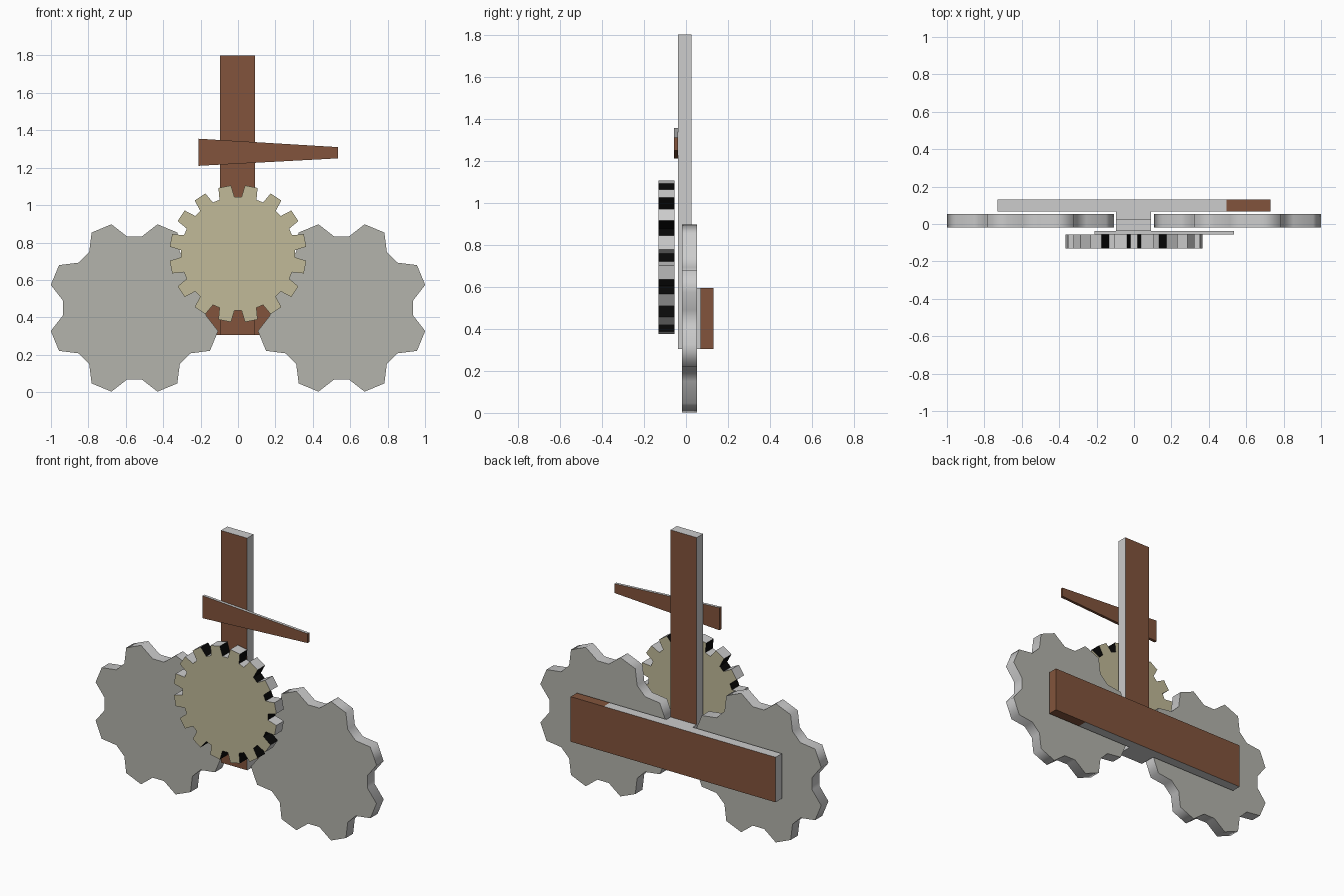
import bpy, bmesh, math

if "Cube" in bpy.data.objects:
    bpy.data.objects.remove(bpy.data.objects["Cube"])

def srgb(*c):
    return [((v / 255 + 0.055) / 1.055) ** 2.4 if v > 10 else v / 255 / 12.92 for v in c] + [1]

def mat(name, *c):
    m = bpy.data.materials.new(name)
    m.diffuse_color = srgb(*c)
    m.use_nodes = True
    m.node_tree.nodes["Principled BSDF"].inputs["Base Color"].default_value = m.diffuse_color
    return m

BROWN = mat("brown_wood", 130, 84, 60)
EDGE = mat("pale_grey_edge", 204, 204, 204)
STEEL = mat("steel_grey", 180, 180, 172)
BRASS = mat("brass_tan", 193, 186, 152)
BLACK = mat("black", 8, 8, 8)

def plate(name, pts, y0, y1, mats, rule):
    """Extrude an (x, z) outline from y0 to y1; rule(face) picks the material."""
    bm = bmesh.new()
    front = bm.faces.new([bm.verts.new((x, y0, z)) for x, z in pts])
    ext = bmesh.ops.extrude_face_region(bm, geom=[front], use_keep_orig=True)
    for v in ext["geom"]:
        if isinstance(v, bmesh.types.BMVert):
            v.co.y = y1
    bmesh.ops.recalc_face_normals(bm, faces=bm.faces)
    for f in bm.faces:
        f.material_index = rule(f)
    me = bpy.data.meshes.new(name)
    bm.to_mesh(me)
    bm.free()
    for m in mats:
        me.materials.append(m)
    ob = bpy.data.objects.new(name, me)
    bpy.context.collection.objects.link(ob)
    return ob

def rect(x0, x1, z0, z1):
    return [(x0, z0), (x1, z0), (x1, z1), (x0, z1)]

def gear_outline(cx, cz, teeth, root, tip, root_half, tip_start):
    """Toothed outline with a valley centred at the top; angles in degrees."""
    pts, pitch = [], 360 / teeth
    for i in range(teeth):
        for a, r in ((-root_half, root), (root_half, root),
                     (tip_start, tip), (pitch - tip_start, tip)):
            t = math.radians(i * pitch + a)
            pts.append((cx + r * math.sin(t), cz + r * math.cos(t)))
    return pts

def face_or_edge(f):
    return 0 if abs(f.normal.y) > 0.5 else 1

# Two large gears
for side, label in ((-1, "left"), (1, "right")):
    plate("large_gear_" + label,
          gear_outline(side * 0.5535, 0.45, 8, 0.385, 0.464, 6, 15.4),
          -0.02, 0.053, [STEEL, EDGE], face_or_edge)

# Small gear in front: dark tooth gaps on the sides
def small_rule(f):
    if abs(f.normal.y) > 0.5:
        return 0
    c = f.calc_center_median()
    at_tip = math.hypot(c.x, c.z - 0.74) > 0.35
    return 2 if abs(f.normal.x) > 0.6 and not at_tip else 1

plate("small_gear", gear_outline(0, 0.74, 16, 0.305, 0.367, 3.6, 5.9),
      -0.131, -0.055, [BRASS, EDGE, BLACK], small_rule)

# Upright post and the block joining it to the beam
plate("post", rect(-0.095, 0.092, 0.305, 1.8), -0.038, 0.027, [BROWN, EDGE], face_or_edge)
plate("spacer_block", rect(-0.095, 0.092, 0.305, 0.595), 0.027, 0.068, [BROWN, EDGE], face_or_edge)

# Rear beam: its right end section is brown all round
beam = [(-0.73, 0.305), (0.495, 0.305), (0.73, 0.305),
        (0.73, 0.595), (0.495, 0.595), (-0.73, 0.595)]
plate("rear_beam", beam, 0.068, 0.131, [BROWN, EDGE],
      lambda f: 0 if abs(f.normal.y) > 0.5 or f.calc_center_median().x > 0.5 else 1)

# Tapered pointer across the post
plate("pointer_board", [(-0.212, 1.21), (0.535, 1.25), (0.535, 1.31), (-0.212, 1.355)],
      -0.056, -0.038, [BROWN, EDGE], lambda f: 1 if f.normal.z > 0.5 else 0)

# Soft shading on the gear rims
for ob in bpy.context.collection.objects:
    if "large_gear" in ob.name:
        bpy.context.view_layer.objects.active = ob
        ob.select_set(True)
bpy.ops.object.shade_smooth_by_angle(angle=math.radians(62))
